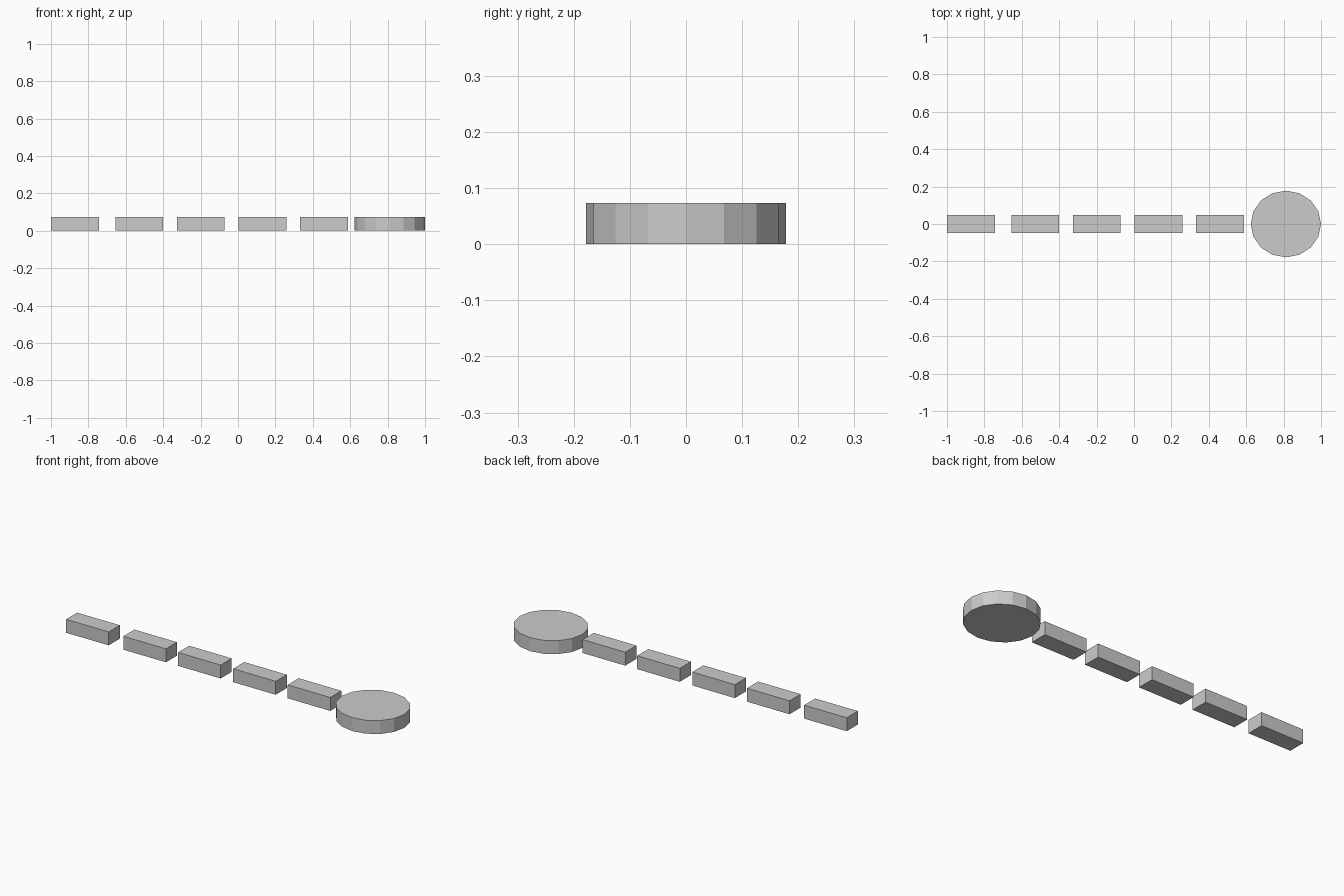
import bpy

if "Cube" in bpy.data.objects:
    bpy.data.objects.remove(bpy.data.objects["Cube"])

HEIGHT = 0.073


def finish(name, dims):
    obj = bpy.context.object
    obj.name = name
    obj.scale = dims
    bpy.ops.object.transform_apply(location=False, rotation=False, scale=True)


# Row of five separate bars
for i, x in enumerate((-0.872, -0.528, -0.199, 0.132, 0.460)):
    bpy.ops.mesh.primitive_cube_add(size=1, location=(x, 0, HEIGHT / 2))
    finish(f"bar_{i + 1}", (0.256, 0.095, HEIGHT))

# Slightly oval 16-sided disc at the right end, a corner on each axis
bpy.ops.mesh.primitive_cylinder_add(vertices=16, radius=1, depth=1,
                                    location=(0.812, 0, HEIGHT / 2))
finish("end_disc", (0.188, 0.178, HEIGHT))
